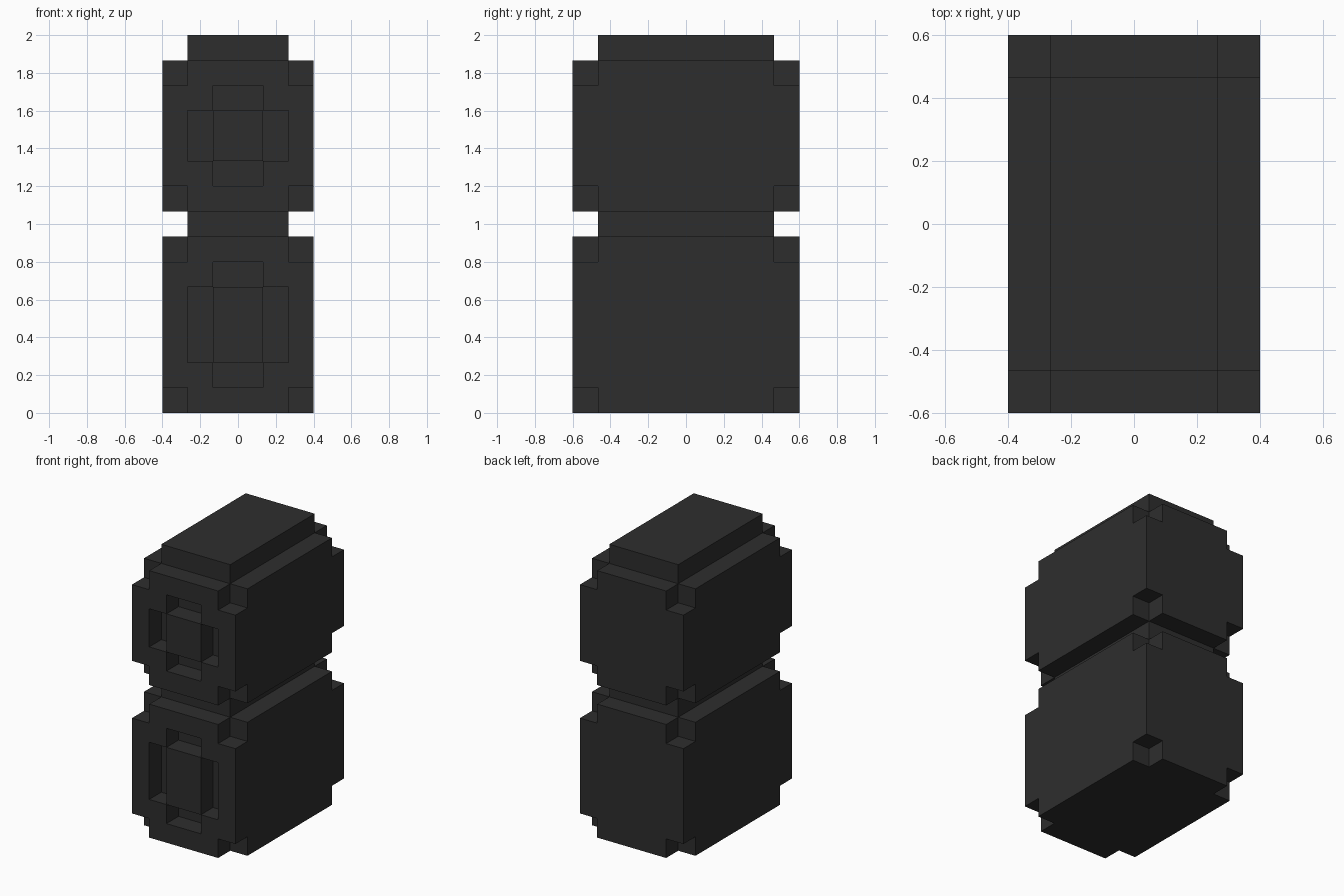
import bpy, bmesh

if "Cube" in bpy.data.objects:
    bpy.data.objects.remove(bpy.data.objects["Cube"])

U = 2 / 15  # one block unit

charcoal = bpy.data.materials.new("charcoal")
charcoal.use_nodes = True
COLOR = (0.027, 0.027, 0.027, 1)
charcoal.diffuse_color = COLOR
bsdf = charcoal.node_tree.nodes["Principled BSDF"]
bsdf.inputs["Base Color"].default_value = COLOR
bsdf.inputs["Roughness"].default_value = 0.8


def build(name, xs, ys, zs, solid):
    """Outer skin of the solid cells between the given grid planes."""
    axes = (xs, ys, zs)
    size = [len(a) - 1 for a in axes]
    filled = lambda c: all(0 <= c[a] < size[a] for a in range(3)) and solid(*c)
    bm = bmesh.new()
    verts = {}

    def vert(idx):
        if idx not in verts:
            verts[idx] = bm.verts.new([axes[a][idx[a]] * U for a in range(3)])
        return verts[idx]

    cells = [(i, j, k) for i in range(size[0]) for j in range(size[1])
             for k in range(size[2])]
    for c in filter(filled, cells):
        for a in range(3):
            b, d = (a + 1) % 3, (a + 2) % 3
            for side in (0, 1):
                n = list(c)
                n[a] += 2 * side - 1
                if filled(n):
                    continue
                ring = []
                for p, q in ((0, 0), (1, 0), (1, 1), (0, 1)):
                    idx = list(c)
                    idx[a] += side
                    idx[b] += p
                    idx[d] += q
                    ring.append(vert(tuple(idx)))
                bm.faces.new(ring if side else ring[::-1])
    mesh = bpy.data.meshes.new(name)
    bm.to_mesh(mesh)
    bm.free()
    mesh.materials.append(charcoal)
    obj = bpy.data.objects.new(name, mesh)
    bpy.context.collection.objects.link(obj)
    return obj


# Slots around the driver, as (column, row) on the front layer
SLOTS = {(1, 2), (3, 2), (2, 1), (2, 3)}


def cabinet_cell(i, j, k):
    corner = i in (0, 4) and j in (0, 2) and k in (0, 4)
    slot = j == 0 and (i, k) in SLOTS
    return not (corner or slot)


def cabinet(name, z0, z1):
    build(name, (-3, -2, -1, 1, 2, 3), (-4.5, -3.5, 3.5, 4.5),
          (z0, z0 + 1, z0 + 2, z1 - 2, z1 - 1, z1), cabinet_cell)


def slab(name, z0, z1):
    build(name, (-2, 2), (-3.5, 3.5), (z0, z1), lambda *c: True)


# Two cabinets with notched corners and a slotted driver on the front
cabinet("lower_cabinet", 0, 7)
cabinet("upper_cabinet", 8, 14)

# Narrower layers between and above the cabinets
slab("neck", 7, 8)
slab("top_cap", 14, 15)
